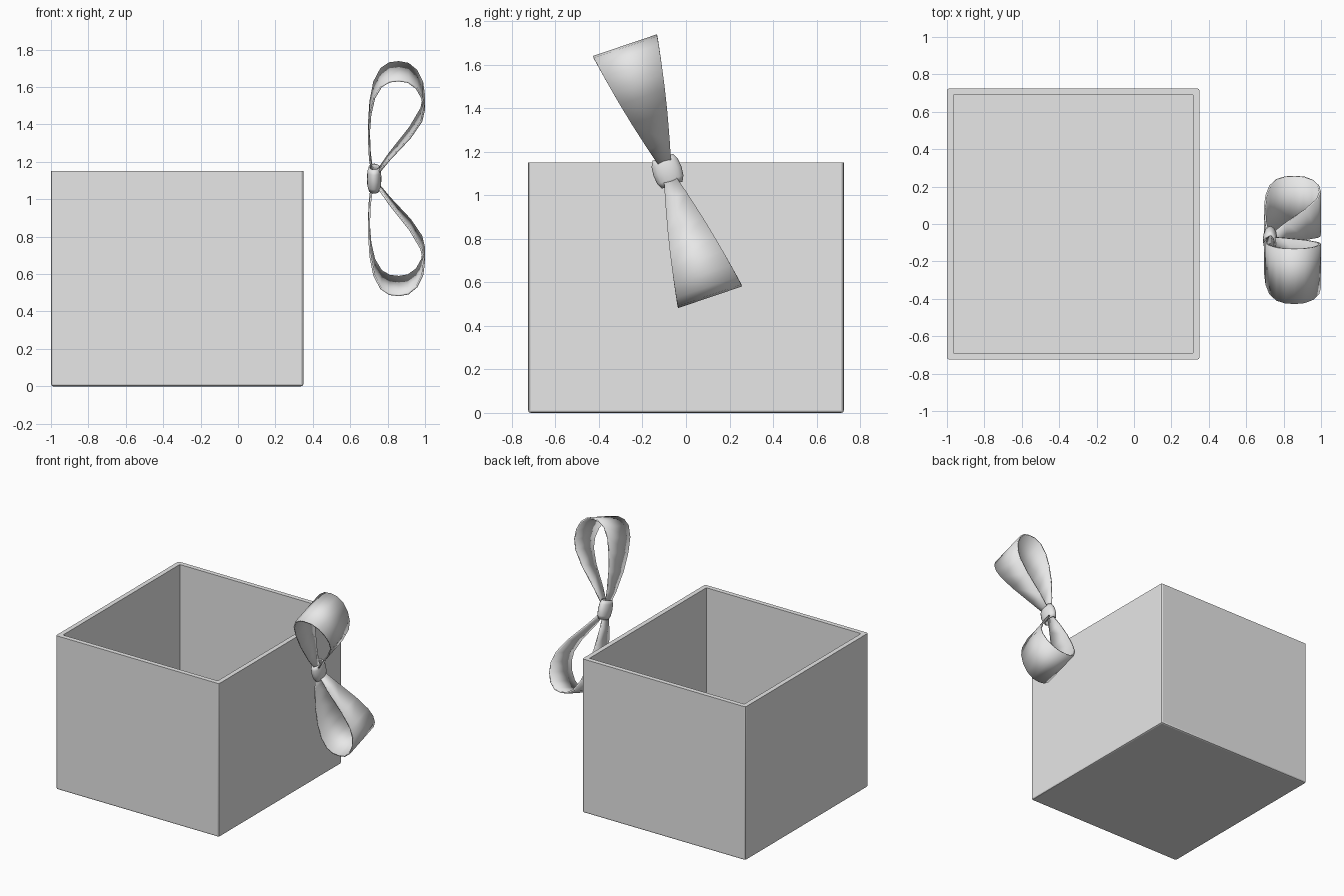
import bpy, bmesh, math
from mathutils import Vector

cube = bpy.data.objects.get("Cube")
if cube:
    bpy.data.objects.remove(cube, do_unlink=True)

grey = bpy.data.materials.new("light_grey")
grey.use_nodes = True
grey.diffuse_color = (0.8, 0.8, 0.8, 1)
grey.node_tree.nodes["Principled BSDF"].inputs["Base Color"].default_value = (0.8, 0.8, 0.8, 1)


def finish(name, bm):
    bmesh.ops.recalc_face_normals(bm, faces=bm.faces)
    mesh = bpy.data.meshes.new(name)
    bm.to_mesh(mesh)
    bm.free()
    mesh.materials.append(grey)
    obj = bpy.data.objects.new(name, mesh)
    bpy.context.collection.objects.link(obj)
    return obj


def smooth(obj, angle):
    bpy.ops.object.select_all(action="DESELECT")
    obj.select_set(True)
    bpy.context.view_layer.objects.active = obj
    bpy.ops.object.shade_smooth_by_angle(angle=math.radians(angle))


def thicken(obj, amount):
    mod = obj.modifiers.new("thickness", "SOLIDIFY")
    mod.thickness = amount
    mod.offset = 0


# Open box: a block with bevelled sides and base, hollowed from the top
WIDTH, DEPTH, HEIGHT, WALL = 1.35, 1.45, 1.15, 0.035
bm = bmesh.new()
bmesh.ops.create_cube(bm, size=1)
for v in bm.verts:
    v.co = Vector((v.co.x * WIDTH - 0.325, v.co.y * DEPTH, (v.co.z + 0.5) * HEIGHT))
outer = [e for e in bm.edges if min(v.co.z for v in e.verts) < 0.01]
bmesh.ops.bevel(bm, geom=outer, offset=0.012, segments=2, profile=0.5, affect="EDGES")
top = max(bm.faces, key=lambda f: f.calc_center_median().z)
bmesh.ops.inset_region(bm, faces=[top], thickness=WALL, use_even_offset=True)
hole = bmesh.ops.extrude_face_region(bm, geom=[top])
bmesh.ops.translate(bm, vec=(0, 0, WALL - HEIGHT),
                    verts=[g for g in hole["geom"] if isinstance(g, bmesh.types.BMVert)])
if top.is_valid:
    bmesh.ops.delete(bm, geom=[top], context="FACES_ONLY")
box = finish("box", bm)
smooth(box, 20)

# Bow frame: it leans about the x axis, around the knot
CENTRE = Vector((0, -0.085, 1.11))
LEAN = math.radians(18.7)
AXIS = Vector((0, -math.sin(LEAN), math.cos(LEAN)))
ACROSS = Vector((0, math.cos(LEAN), math.sin(LEAN)))


def place(x, along, across):
    return CENTRE + Vector((x, 0, 0)) + AXIS * along + ACROSS * across


# Ribbon loops: one side profile (x, distance from knot), widening to the tip
PROFILE = [(0.72, 0.02), (0.705, 0.13), (0.699, 0.27), (0.708, 0.40), (0.728, 0.50),
           (0.765, 0.57), (0.81, 0.60), (0.86, 0.606), (0.91, 0.597), (0.955, 0.56),
           (0.985, 0.50), (0.995, 0.43), (0.98, 0.36), (0.92, 0.26), (0.81, 0.125),
           (0.735, 0.02)]
for name, side in (("upper_ribbon_loop", 1), ("lower_ribbon_loop", -1)):
    bm = bmesh.new()
    rows = []
    for x, along in PROFILE:
        t = along / 0.606
        half = 0.018 + 0.137 * t + 0.04 * t * (1 - t)
        rows.append([bm.verts.new(place(x, side * along, s * half)) for s in (-1, 1)])
    for a, b in zip(rows, rows[1:]):
        bm.faces.new((a[0], a[1], b[1], b[0]))
    loop = finish(name, bm)
    thicken(loop, 0.01)
    smooth(loop, 40)

# Knot: a bulging band wrapped around the ribbon
bm = bmesh.new()
rings = []
SIDES = 16
for along, scale in ((-0.066, 0.72), (-0.04, 0.93), (0, 1), (0.04, 0.93), (0.066, 0.72)):
    ring = []
    for i in range(SIDES):
        ang = math.tau * i / SIDES
        ring.append(bm.verts.new(place(0.728 + 0.035 * scale * math.cos(ang), along,
                                       0.064 * scale * math.sin(ang))))
    rings.append(ring)
for a, b in zip(rings, rings[1:]):
    for i in range(SIDES):
        j = (i + 1) % SIDES
        bm.faces.new((a[i], a[j], b[j], b[i]))
knot = finish("bow_knot", bm)
thicken(knot, 0.008)
smooth(knot, 45)
